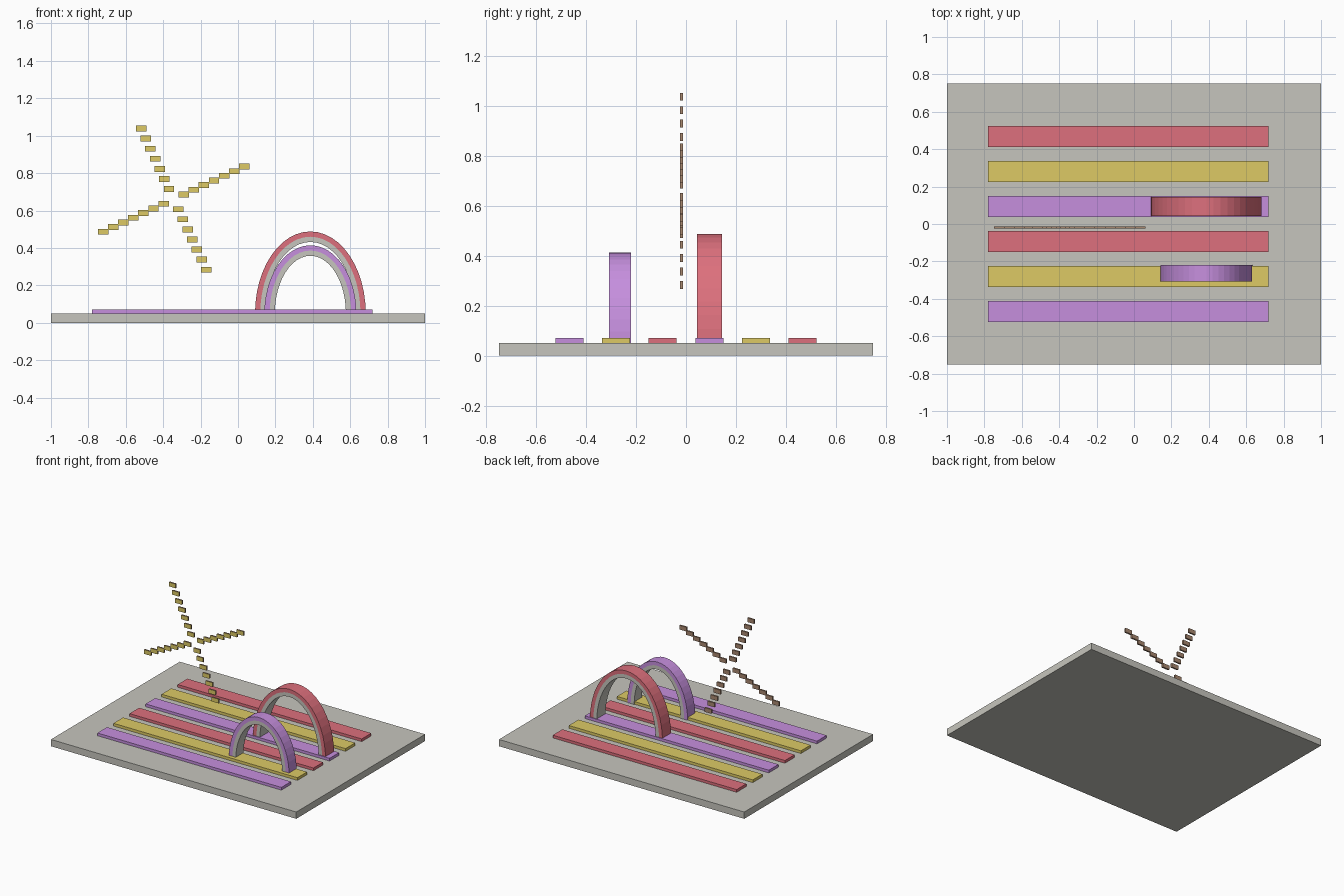
import bpy, bmesh, math

cube = bpy.data.objects.get("Cube")
if cube:
    bpy.data.objects.remove(cube, do_unlink=True)


def material(name, rgb):
    linear = [((c / 255 + 0.055) / 1.055) ** 2.4 for c in rgb] + [1]
    mat = bpy.data.materials.new(name)
    mat.use_nodes = True
    mat.diffuse_color = linear
    mat.node_tree.nodes["Principled BSDF"].inputs["Base Color"].default_value = linear
    return mat


GREY = material("warm grey", (198, 197, 189))
RED = material("soft red", (221, 112, 125))
YELLOW = material("mustard yellow", (221, 202, 101))
PURPLE = material("lilac purple", (198, 143, 222))
BROWN = material("tan brown", (168, 136, 112))


def finish(name, bm, mats):
    bmesh.ops.recalc_face_normals(bm, faces=bm.faces)
    mesh = bpy.data.meshes.new(name)
    bm.to_mesh(mesh)
    bm.free()
    for mat in mats:
        mesh.materials.append(mat)
    obj = bpy.data.objects.new(name, mesh)
    bpy.context.collection.objects.link(obj)
    return obj


def box(name, centre, size, *mats):
    bm = bmesh.new()
    bmesh.ops.create_cube(bm, size=1)
    for v in bm.verts:
        v.co = [c + s * p for c, s, p in zip(centre, size, v.co)]
    obj = finish(name, bm, mats)
    # A second colour goes on every side but the front
    if len(mats) > 1:
        for face in obj.data.polygons:
            face.material_index = 0 if face.normal.y < -0.5 else 1
    return obj


def arch(name, x, y, width, rx, rz, colour, foot=0.05, wall=0.056, steps=24):
    """Half-elliptical arch: coloured outer layer, grey inner layer."""
    bm = bmesh.new()
    sections = []
    for i in range(steps + 1):
        a = math.pi * i / steps
        front, back = [[bm.verts.new((x + (rx - inset) * math.cos(a), y + side * width / 2,
                                      foot + (rz - inset) * math.sin(a)))
                        for inset in (0, wall / 2, wall)] for side in (-1, 1)]
        sections.append(front + back[::-1])
    # Loop order: front outer, middle, inner, then back inner, middle, outer
    for a, b in zip(sections, sections[1:]):
        for j in range(6):
            k = (j + 1) % 6
            face = bm.faces.new((a[j], a[k], b[k], b[j]))
            face.material_index = 1 if j in (1, 2, 3) else 0
    # Feet, one face for each layer
    for s in (sections[0], sections[-1]):
        bm.faces.new((s[0], s[1], s[4], s[5]))
        bm.faces.new((s[1], s[2], s[3], s[4])).material_index = 1
    return finish(name, bm, (colour, GREY))


# Base slab
box("base", (0, 0, 0.025), (2, 1.5, 0.05), GREY)

# Parallel raised strips in repeating colours
for i in range(6):
    box(f"strip_{i + 1}", (-0.03, (i - 2.5) * 0.187, 0.06), (1.5, 0.112, 0.02),
        (PURPLE, YELLOW, RED)[i % 3])

# Two arches
arch("large_arch", 0.387, 0.094, 0.1, 0.296, 0.438, RED)
arch("small_arch", 0.387, -0.264, 0.088, 0.246, 0.364, PURPLE)

# Floating cross of stepped tiles, four arms around an empty middle
for arm in range(4):
    angle = math.radians(24.8 + 90 * arm)
    for k in range(1, 8):
        r = 0.0594 * k
        box(f"cross_tile_{arm + 1}_{k}",
            (-0.344 + r * math.cos(angle), -0.019, 0.661 + r * math.sin(angle)),
            (0.056, 0.012, 0.031), YELLOW, BROWN)
